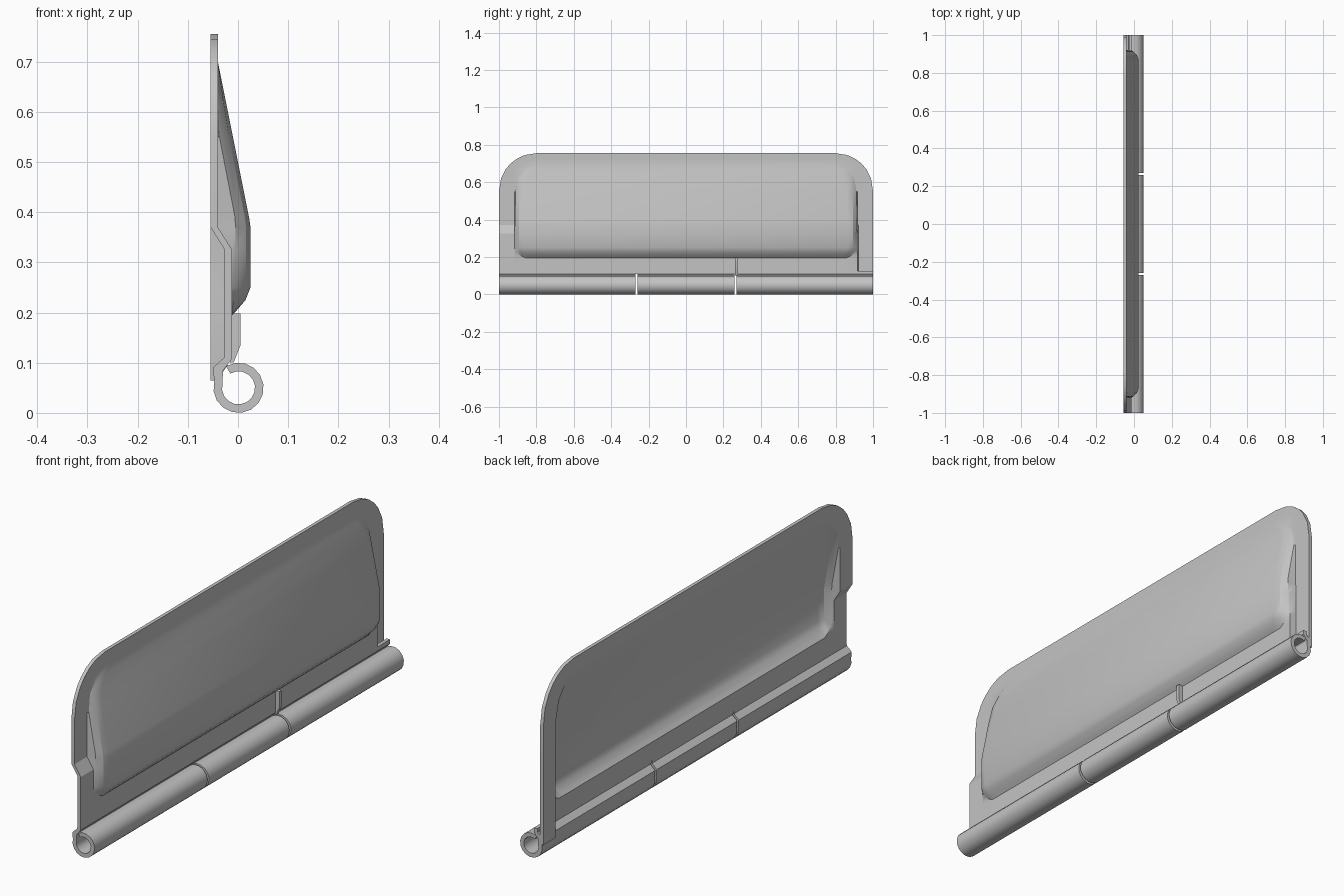
import bpy, bmesh
from math import sin, cos, radians, sqrt

if "Cube" in bpy.data.objects:
    bpy.data.objects.remove(bpy.data.objects["Cube"])

GREY = (0.55, 0.55, 0.55, 1)
metal = bpy.data.materials.new("plain grey metal")
metal.use_nodes = True
metal.diffuse_color = GREY
metal.node_tree.nodes["Principled BSDF"].inputs["Base Color"].default_value = GREY


def shell(name, front, back):
    """Closed sheet between two matching grids of points."""
    bm = bmesh.new()
    f = [[bm.verts.new(p) for p in row] for row in front]
    b = [[bm.verts.new(p) for p in row] for row in back]
    rows, cols = len(f), len(f[0])
    for g in (f, b):
        for i in range(rows - 1):
            for j in range(cols - 1):
                bm.faces.new((g[i][j], g[i][j + 1], g[i + 1][j + 1], g[i + 1][j]))
    rim = [(0, j) for j in range(cols)] + [(i, cols - 1) for i in range(1, rows)]
    rim += [(rows - 1, j) for j in range(cols - 2, -1, -1)]
    rim += [(i, 0) for i in range(rows - 2, 0, -1)]
    for (i, j), (k, m) in zip(rim, rim[1:] + rim[:1]):
        bm.faces.new((f[i][j], f[k][m], b[k][m], b[i][j]))
    bmesh.ops.recalc_face_normals(bm, faces=bm.faces)
    mesh = bpy.data.meshes.new(name)
    bm.to_mesh(mesh)
    bm.free()
    mesh.materials.append(metal)
    ob = bpy.data.objects.new(name, mesh)
    bpy.context.collection.objects.link(ob)
    bpy.ops.object.select_all(action='DESELECT')
    ob.select_set(True)
    bpy.context.view_layer.objects.active = ob
    bpy.ops.object.shade_smooth_by_angle(angle=radians(28))
    return ob


# Cover plate: each row is height, bulge depth, bulge half width, bulge side depth
LOW, HIGH, THICK = -0.012, -0.04, 0.0145
ROWS = [
    (0.11, LOW, 0.86, LOW), (0.195, LOW, 0.86, LOW),
    (0.205, -0.002, 0.88, -0.01), (0.225, 0.015, 0.905, -0.007),
    (0.25, 0.025, 0.914, -0.005), (0.325, 0.025, 0.914, -0.005),
    (0.37, 0.025, 0.914, -0.005), (0.39, 0.022, 0.914, -0.006),
    (0.55, -0.01, 0.912, -0.037), (0.62, -0.024, 0.9, HIGH),
    (0.67, -0.034, 0.86, HIGH), (0.7, HIGH, 0.81, HIGH),
    (0.725, HIGH, 0.79, HIGH), (0.745, HIGH, 0.77, HIGH), (0.755, HIGH, 0.75, HIGH),
]


def plate_width(z):
    rise = max(0, z - 0.555)
    return 0.8 + sqrt(max(0, 0.04 - rise * rise))


def plate_row(z, full, half, side):
    base = LOW if z < 0.35 else HIGH
    w = plate_width(z)
    step = min(0.918, w - 0.03)
    mid = side + (full - side) * 0.7
    cols = [(w, base), (step + 0.004, base), (step, base),
            (half, side), (half - 0.02, mid), (half - 0.05, full)]
    points = [(x, -y, z) for y, x in cols]
    # The flat side strip runs straight down beside the hinge on one end only
    for k, (y, x) in reversed(list(enumerate(cols))):
        strip = k < 2
        points.append((HIGH if strip else x, y, 0.065 if strip and z < 0.15 else z))
    return points


front = [plate_row(*r) for r in ROWS]
back = [[(x - THICK, y, z) for x, y, z in row] for row in front]
shell("cover_plate", front, back)

# Hinge barrels: sheet rolled around the pin hole
CX, CZ = 0.001, 0.05


def rolled_sheet(radius, start):
    pts = list(start)
    for k in range(15):
        a = radians(165 + k * 22.5)
        pts.append((CX + radius * cos(a), CZ + radius * sin(a)))
    return pts


outer = rolled_sheet(0.05, [(-0.0265, 0.125), (-0.028, 0.11), (-0.05, 0.09)])
inner = rolled_sheet(0.033, [(-0.012, 0.125), (-0.012, 0.108), (-0.03, 0.084)])
for name, y0, y1 in (("hinge_barrel_front", -1, -0.27),
                     ("hinge_barrel_middle", -0.26, 0.26),
                     ("hinge_barrel_rear", 0.27, 1)):
    grids = [[[(x, y, z) for y in (y0, y1)] for x, z in line] for line in (outer, inner)]
    shell(name, *grids)

# Small raised rib between the barrel and the bulge
rib = [(-0.009, 0.1), (0.005, 0.135), (0.005, 0.198)]
face = [[(x, y, z) for y in (0.261, 0.275)] for x, z in rib]
shell("stiffening_rib", face, [[(-0.016, y, z) for x, y, z in row] for row in face])
